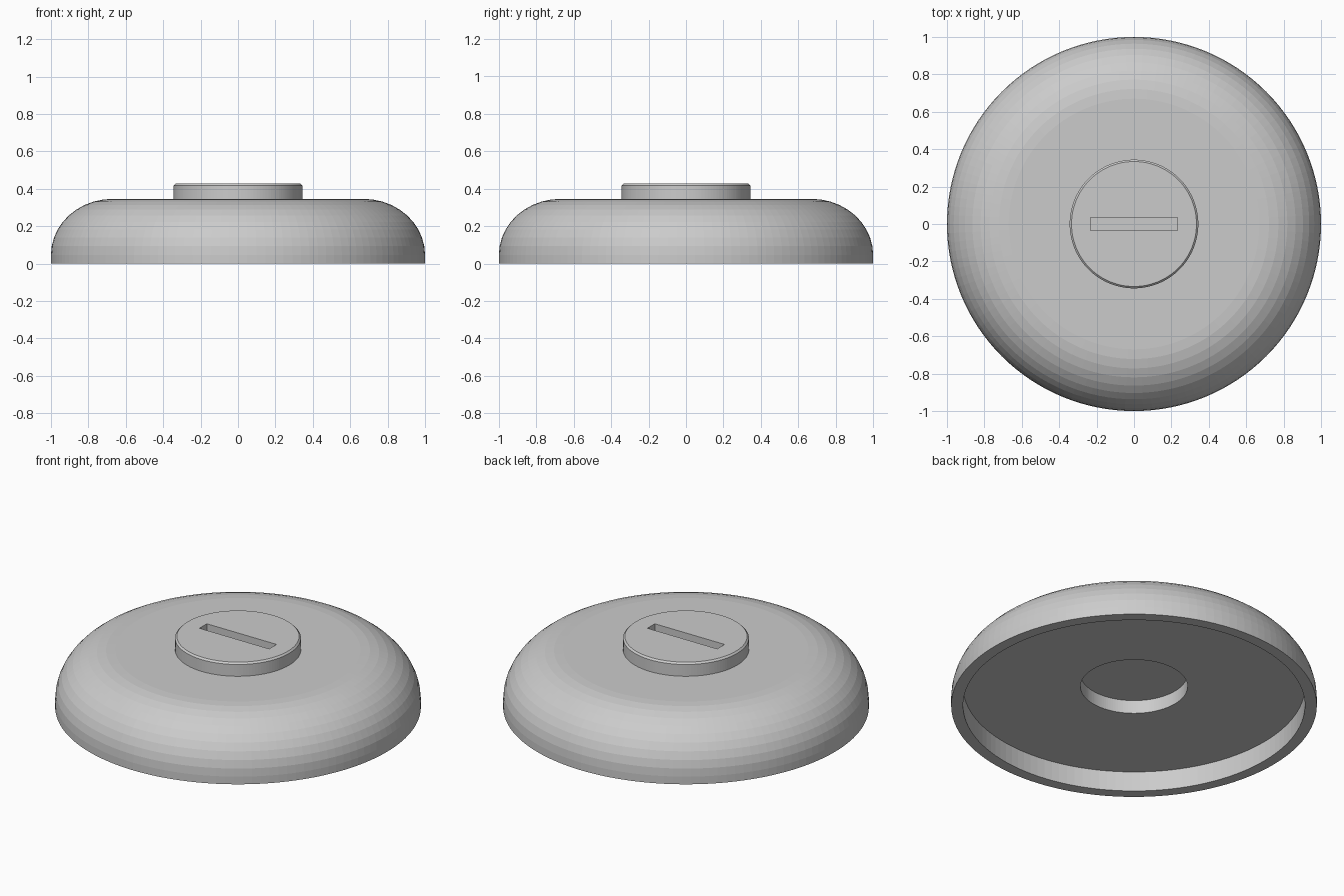
import bpy, bmesh
from math import sin, cos, pi

if "Cube" in bpy.data.objects:
    bpy.data.objects.remove(bpy.data.objects["Cube"])

SEGMENTS = 128


def lathe(name, profile):
    """Revolve an (r, z) profile that starts and ends on the z axis."""
    bm = bmesh.new()
    verts = [bm.verts.new((r, 0, z)) for r, z in profile]
    edges = [bm.edges.new(pair) for pair in zip(verts, verts[1:])]
    bmesh.ops.spin(bm, geom=verts + edges, cent=(0, 0, 0), axis=(0, 0, 1),
                   angle=2 * pi, steps=SEGMENTS, use_duplicate=False)
    bmesh.ops.remove_doubles(bm, verts=bm.verts, dist=1e-5)
    bmesh.ops.recalc_face_normals(bm, faces=bm.faces)
    mesh = bpy.data.meshes.new(name)
    bm.to_mesh(mesh)
    bm.free()
    obj = bpy.data.objects.new(name, mesh)
    bpy.context.collection.objects.link(obj)
    return obj


# Domed cap: stepped recess underneath, rounded shoulder, flat top
TOP = 0.346
RX, RZ, STEPS = 0.33, 0.30, 10
shoulder = [(1 - RX + RX * cos(i * pi / 2 / STEPS),
             TOP - RZ + RZ * sin(i * pi / 2 / STEPS)) for i in range(STEPS + 1)]
underside = [(0, 0.20), (0.293, 0.20), (0.293, 0.12), (0.935, 0.12),
             (0.935, 0), (1, 0)]
lathe("domed_cap", underside + shoulder + [(0, TOP)])

# Raised central disc with a small chamfer
KNOB_TOP = 0.427
knob = lathe("slotted_disc", [(0, TOP - 0.02), (0.344, TOP - 0.02),
                              (0.344, KNOB_TOP - 0.01),
                              (0.334, KNOB_TOP), (0, KNOB_TOP)])

# Straight slot cut into the disc
DEPTH = 0.08
bpy.ops.mesh.primitive_cube_add(size=1, location=(0, 0, KNOB_TOP))
cutter = bpy.context.object
cutter.name = "slot_cutter"
cutter.scale = (0.466, 0.07, 2 * DEPTH)
cutter.hide_render = True
cutter.hide_set(True)
cut = knob.modifiers.new("slot", 'BOOLEAN')
cut.operation = 'DIFFERENCE'
cut.solver = 'EXACT'
cut.object = cutter
